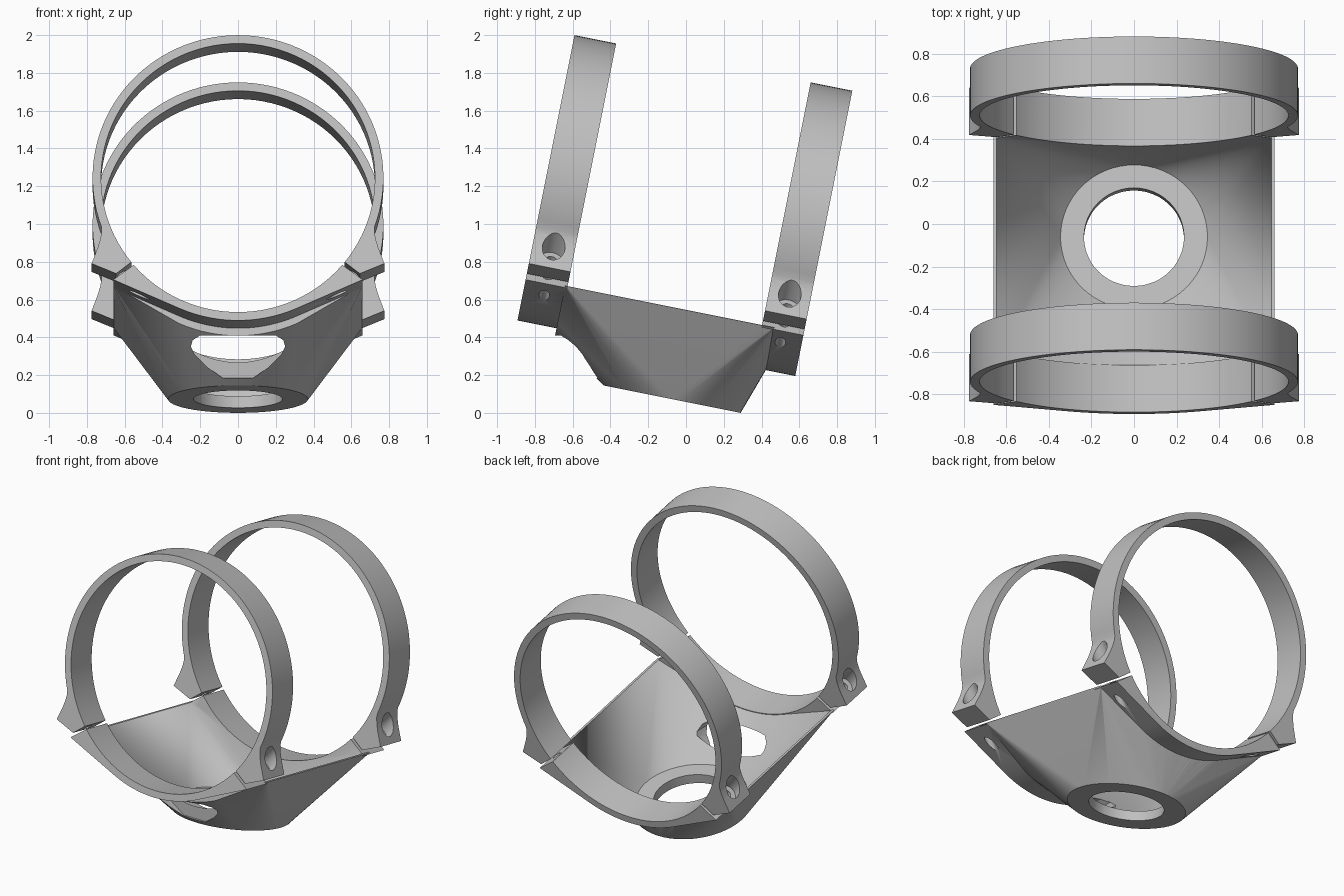
import bpy, bmesh, math
from mathutils import Matrix, Vector

if "Cube" in bpy.data.objects:
    bpy.data.objects.remove(bpy.data.objects["Cube"], do_unlink=True)

TILT = Matrix.Rotation(-math.atan(0.2), 4, 'X')
AXIS_Z = 1.075                # height of the ring axis
R_IN, R_OUT = 0.725, 0.77
BANDS = {"front": (-0.971, -0.746), "rear": (0.304, 0.529)}
DISC_Y = -0.086

grey = bpy.data.materials.new("plain grey")
grey.use_nodes = True
COLOUR = (0.53, 0.53, 0.53, 1)
grey.diffuse_color = COLOUR
grey.node_tree.nodes["Principled BSDF"].inputs["Base Color"].default_value = COLOUR


def finish(name, bm):
    bmesh.ops.recalc_face_normals(bm, faces=bm.faces)
    mesh = bpy.data.meshes.new(name)
    bm.to_mesh(mesh)
    bm.free()
    mesh.materials.append(grey)
    obj = bpy.data.objects.new(name, mesh)
    bpy.context.collection.objects.link(obj)
    return obj


def prism(name, profile, y0, y1):
    """Extrude an (x, z) outline along y."""
    bm = bmesh.new()
    face = bm.faces.new([bm.verts.new((x, y0, z)) for x, z in profile])
    ext = bmesh.ops.extrude_face_region(bm, geom=[face])
    verts = [g for g in ext["geom"] if isinstance(g, bmesh.types.BMVert)]
    bmesh.ops.translate(bm, verts=verts, vec=(0, y1 - y0, 0))
    return finish(name, bm)


def hull(name, points):
    bm = bmesh.new()
    for p in points:
        bm.verts.new(p)
    res = bmesh.ops.convex_hull(bm, input=bm.verts)
    junk = {g for g in res["geom_interior"] + res["geom_unused"]
            if isinstance(g, bmesh.types.BMVert)}
    bmesh.ops.delete(bm, geom=list(junk), context='VERTS')
    return finish(name, bm)


def cylinder(name, start, end, r, n=32):
    start, end = Vector(start), Vector(end)
    d = end - start
    m = Matrix.Translation((start + end) / 2) @ d.to_track_quat('Z', 'Y').to_matrix().to_4x4()
    bm = bmesh.new()
    bmesh.ops.create_cone(bm, cap_ends=True, segments=n, radius1=r, radius2=r,
                          depth=d.length, matrix=m)
    return finish(name, bm)


def combine(obj, other, op='DIFFERENCE'):
    mod = obj.modifiers.new("cut", 'BOOLEAN')
    mod.operation, mod.solver, mod.object = op, 'EXACT', other
    bpy.context.view_layer.objects.active = obj
    bpy.ops.object.modifier_apply(modifier=mod.name)
    bpy.data.objects.remove(other, do_unlink=True)


def arc(r, a0, a1, n):
    """Points round the ring axis, degrees, counter-clockwise from +x."""
    angles = [math.radians(a0 + (a1 - a0) * i / n) for i in range(n + 1)]
    return [(r * math.cos(a), AXIS_Z + r * math.sin(a)) for a in angles]


def circle(r, z, n=64):
    return [(r * math.cos(math.tau * i / n), DISC_Y + r * math.sin(math.tau * i / n), z)
            for i in range(n)]


def drill(obj, y, flange):
    """Screw hole and head recess on both sides, square to the split."""
    for s in (1, -1):
        def at(t):
            return (s * (0.61 + 0.64 * t), y, 0.57 + 0.77 * t)
        combine(obj, cylinder("drill", at(-0.4), at(0.4), 0.028, 20))
        if flange:
            combine(obj, cylinder("recess", at(0.11), at(0.45), 0.06))


def mirror(points):
    return points + [(-x, z) for x, z in reversed(points)]


# Upper clamp rings with flared screw feet
foot = [(0.722, 0.785), (0.729, 0.745), (0.742, 0.7), (0.757, 0.66),
        (0.775, 0.612), (0.645, 0.558), (0.565, 0.62)]
rings = []
for side, (y0, y1) in BANDS.items():
    outer = arc(R_OUT, 200, -20, 72)
    inner = arc(R_IN, -36, 216, 72)
    left = [(-x, z) for x, z in reversed(foot)]
    ring = prism(side + "_clamp_ring", outer + foot + inner + left, y0, y1)
    drill(ring, (y0 + y1) / 2, True)
    rings.append(ring)

# Tapering cradle body between the two lower bands
saddle = mirror([(0.66, 0.535)] + arc(R_OUT, -66, -89, 10))
points = circle(0.37, 0.057)
for y, drop in ((-0.76, 0.04), (0.37, 0.0)):
    points += [(x, y, z - (drop if z < 0.5 else 0)) for x, z in saddle]
cradle = hull("cradle", points)

# Hollow inside, with a flat floor
lining = mirror([(0.645, 0.7), (0.645, 0.535)] + arc(0.73, -66, -89, 10))
points = circle(0.345, 0.12)
for y in (-0.746, 0.304):
    points += [(x, y, z) for x, z in lining]
combine(cradle, hull("hollow", points))

# Lower half bands that meet the clamp rings
band = mirror([(0.552, 0.605), (0.66, 0.525)] + arc(R_OUT, -66, -89, 12))
for y0, y1 in BANDS.values():
    combine(cradle, prism("band", band, y0, y1), 'UNION')

# Bore for the tube, floor hole, front window and screw holes
combine(cradle, cylinder("bore", (0, -1.2, AXIS_Z), (0, 1.2, AXIS_Z), R_IN, 128))
combine(cradle, cylinder("floor_hole", (0, DISC_Y, -0.2), (0, DISC_Y, 0.3), 0.235, 48))
window = mirror([(0.08, 0.185), (0.16, 0.24), (0.23, 0.31), (0.25, 0.35), (0.24, 0.385), (0.2, 0.41)])
cutter = prism("window", window, -0.95, -0.46)
cutter.data.transform(TILT.inverted())
combine(cradle, cutter)
for y0, y1 in BANDS.values():
    drill(cradle, (y0 + y1) / 2, False)

# Lean everything forward and shade
for obj in rings + [cradle]:
    obj.data.transform(TILT)
    bpy.ops.object.select_all(action='DESELECT')
    obj.select_set(True)
    bpy.context.view_layer.objects.active = obj
    bpy.ops.object.shade_smooth_by_angle(angle=math.radians(30))
